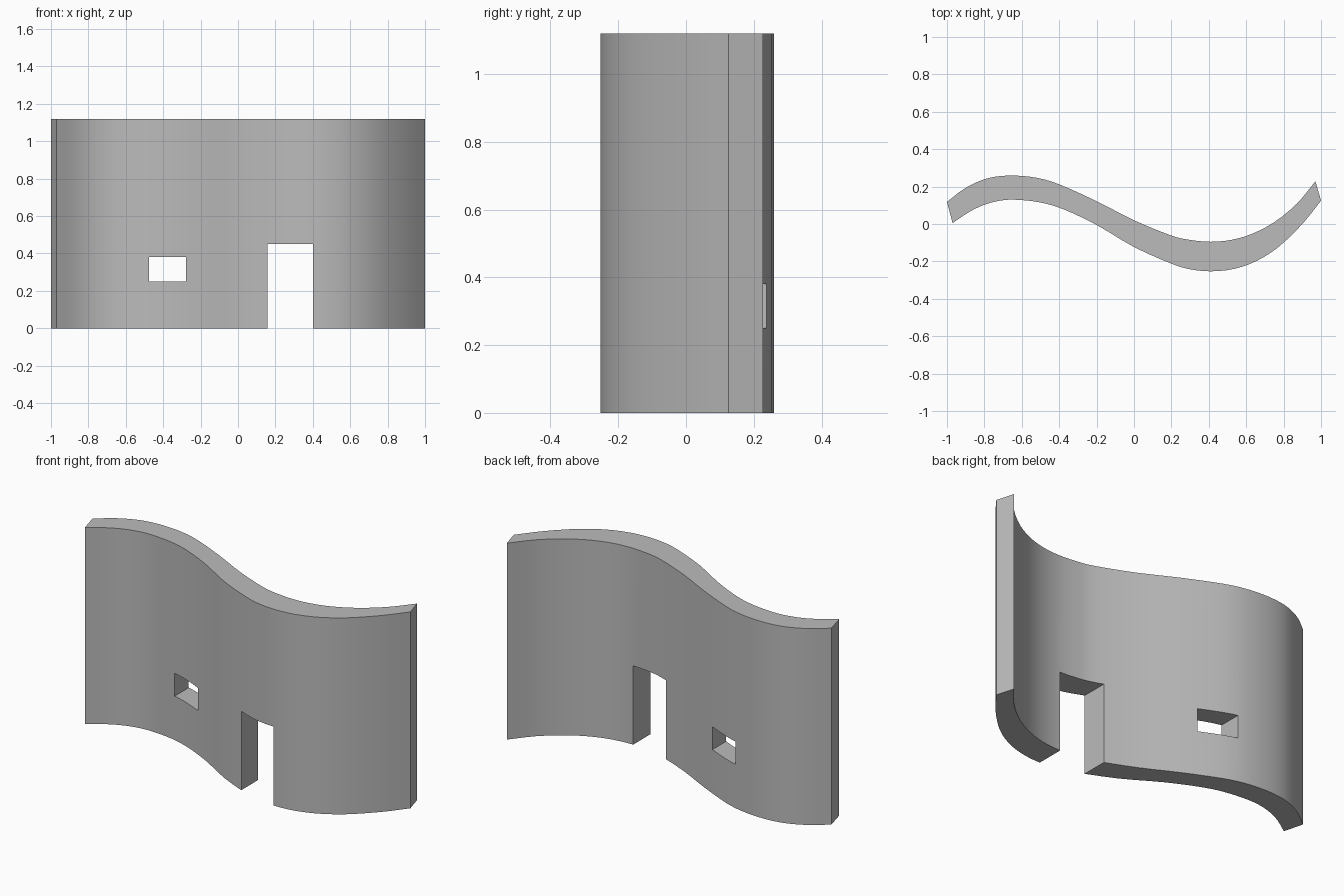
import bpy, bmesh, math
from mathutils import Vector

cube = bpy.data.objects.get("Cube")
if cube:
    bpy.data.objects.remove(cube, do_unlink=True)

HEIGHT = 1.12

stone = bpy.data.materials.new("plain grey")
stone.use_nodes = True
stone.diffuse_color = (0.5, 0.5, 0.5, 1)
stone.node_tree.nodes["Principled BSDF"].inputs["Base Color"].default_value = (0.5, 0.5, 0.5, 1)


def smooth_path(points, steps=3):
    """Catmull-Rom curve through the points."""
    p = [Vector(q) for q in points]
    p = [2 * p[0] - p[1]] + p + [2 * p[-1] - p[-2]]
    path = []
    for a, b, c, d in zip(p, p[1:], p[2:], p[3:]):
        for i in range(steps):
            t = i / steps
            path.append(b + (c - a) * t / 2 + (a * 2 - b * 5 + c * 4 - d) * t * t / 2
                        + (b * 3 - a - c * 3 + d) * t ** 3 / 2)
    return path + [p[-2]]


def prism(name, outline, bottom, top):
    """Extrude a plan outline (counter-clockwise) upward."""
    bm = bmesh.new()
    base = bm.faces.new([bm.verts.new((q[0], q[1], bottom)) for q in outline])
    grown = bmesh.ops.extrude_face_region(bm, geom=[base])["geom"]
    verts = [g for g in grown if isinstance(g, bmesh.types.BMVert)]
    bmesh.ops.translate(bm, verts=verts, vec=(0, 0, top - bottom))
    bmesh.ops.recalc_face_normals(bm, faces=bm.faces)
    mesh = bpy.data.meshes.new(name)
    bm.to_mesh(mesh)
    bm.free()
    mesh.materials.append(stone)
    obj = bpy.data.objects.new(name, mesh)
    bpy.context.collection.objects.link(obj)
    return obj


# S-curved wall
front = [(-0.97, 0.005), (-0.88, 0.065), (-0.80, 0.103), (-0.72, 0.124), (-0.64, 0.13),
         (-0.51, 0.117), (-0.38, 0.08), (-0.2, -0.005), (0, -0.123), (0.2, -0.212),
         (0.3, -0.242), (0.41, -0.253), (0.53, -0.241), (0.65, -0.2), (0.77, -0.125),
         (0.9, 0), (1, 0.125)]
back = [(-1, 0.118), (-0.91, 0.187), (-0.82, 0.232), (-0.74, 0.253), (-0.64, 0.259),
        (-0.52, 0.247), (-0.4, 0.212), (-0.2, 0.122), (0, 0.02), (0.2, -0.062),
        (0.3, -0.085), (0.41, -0.095), (0.52, -0.085), (0.63, -0.053), (0.75, 0.01),
        (0.87, 0.108), (0.97, 0.228)]
wall = prism("curved_wall", smooth_path(front) + smooth_path(back)[::-1], 0, HEIGHT)

# Straight-through openings: x range, z range
openings = {"window_cutter": (-0.477, -0.278, 0.25, 0.38),
            "doorway_cutter": (0.157, 0.4, -0.1, 0.45)}
for name, (x0, x1, z0, z1) in openings.items():
    cutter = prism(name, [(x0, -1), (x1, -1), (x1, 1), (x0, 1)], z0, z1)
    cutter.hide_render = True
    mod = wall.modifiers.new(name, "BOOLEAN")
    mod.operation = "DIFFERENCE"
    mod.solver = "EXACT"
    mod.object = cutter
    bpy.ops.object.select_all(action="DESELECT")
    wall.select_set(True)
    bpy.context.view_layer.objects.active = wall
    bpy.ops.object.modifier_apply(modifier=name)
    bpy.data.objects.remove(cutter, do_unlink=True)

bpy.ops.object.shade_smooth_by_angle(angle=math.radians(30))
